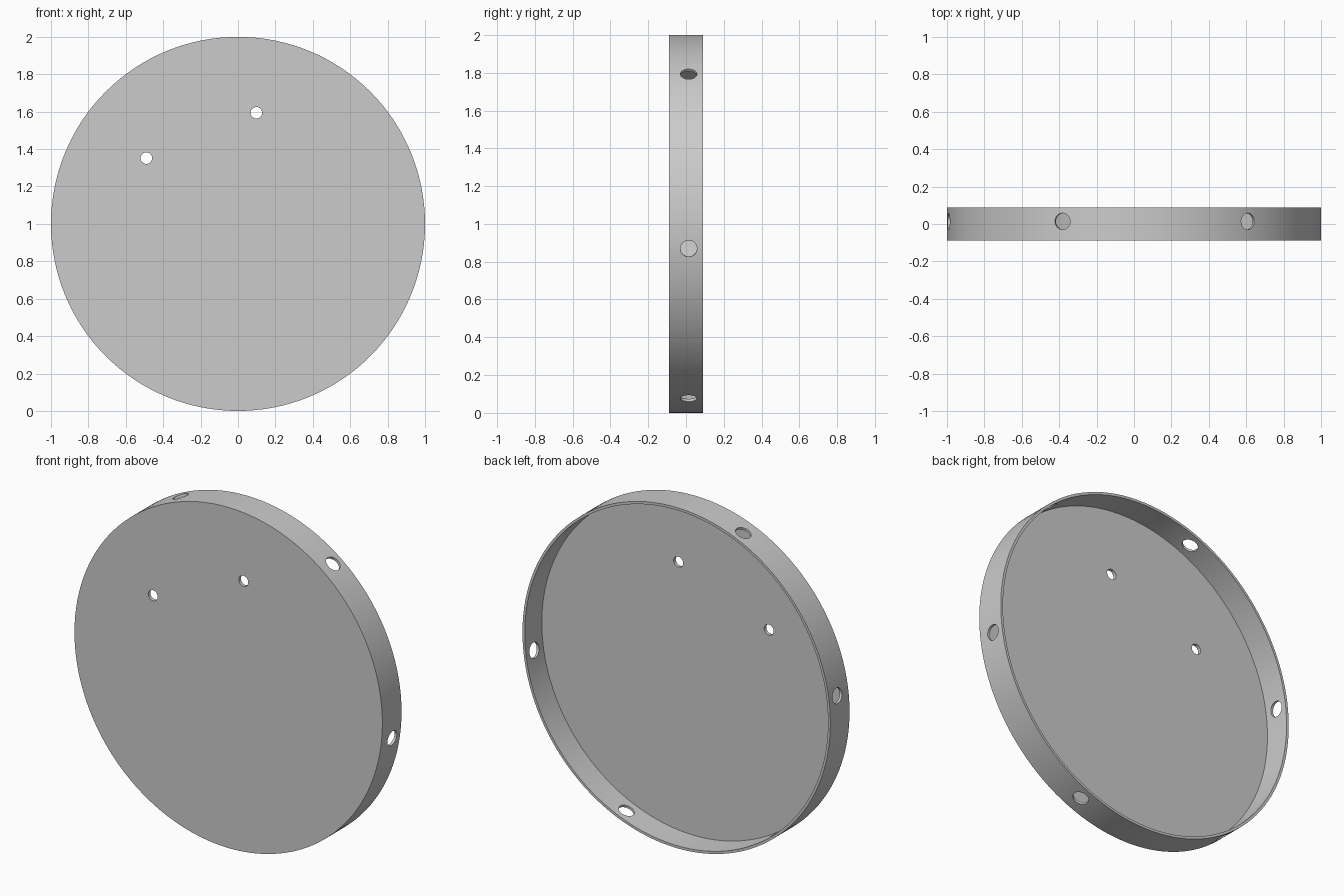
import bpy, bmesh
from math import sin, cos, pi, radians
from mathutils import Matrix, Vector

if "Cube" in bpy.data.objects:
    bpy.data.objects.remove(bpy.data.objects["Cube"])

R, HALF, WALL, FLOOR, SEG = 1.0, 0.089, 0.015, 0.02, 128
CENTRE = Vector((0, 0, 1))

# Dish: closed profile (radius, y) revolved around the y axis
profile = [(R, -HALF), (R, HALF), (R - WALL, HALF), (R - WALL, -HALF + FLOOR)]
bm = bmesh.new()
rings = [[bm.verts.new((r * cos(2 * pi * i / SEG), y, 1 + r * sin(2 * pi * i / SEG)))
          for i in range(SEG)] for r, y in profile]
for a, b in zip(rings, rings[1:]):
    for i in range(SEG):
        j = (i + 1) % SEG
        bm.faces.new((a[i], a[j], b[j], b[i]))
bm.faces.new(rings[0])
bm.faces.new(rings[-1])
bmesh.ops.recalc_face_normals(bm, faces=bm.faces)
mesh = bpy.data.meshes.new("round_dish")
bm.to_mesh(mesh)
bm.free()
dish = bpy.data.objects.new("round_dish", mesh)
bpy.context.collection.objects.link(dish)

# Hole cutters: short cylinders along a given axis
cut = bmesh.new()


def add_cutter(location, axis, radius):
    turn = Vector(axis).to_track_quat('Z', 'Y').to_matrix().to_4x4()
    bmesh.ops.create_cone(cut, cap_ends=True, segments=32, radius1=radius, radius2=radius,
                          depth=0.12, matrix=Matrix.Translation(location) @ turn)


# Six evenly spaced holes around the rim
for k in range(6):
    a = radians(52.5 + 60 * k)
    out = Vector((cos(a), 0, sin(a)))
    add_cutter(CENTRE + out * (R - WALL / 2) + Vector((0, 0.014, 0)), out, 0.044)

# Two mounting holes in the face
for x, z in ((-0.49, 1.352), (0.098, 1.594)):
    add_cutter(Vector((x, -HALF, z)), (0, 1, 0), 0.031)

cut_mesh = bpy.data.meshes.new("hole_cutters")
cut.to_mesh(cut_mesh)
cut.free()
cutters = bpy.data.objects.new("hole_cutters", cut_mesh)
bpy.context.collection.objects.link(cutters)

# Cut the holes, then discard the helper
mod = dish.modifiers.new("holes", 'BOOLEAN')
mod.operation, mod.solver, mod.object = 'DIFFERENCE', 'EXACT', cutters
bpy.context.view_layer.objects.active = dish
dish.select_set(True)
bpy.ops.object.modifier_apply(modifier=mod.name)
bpy.data.objects.remove(cutters)
bpy.ops.object.shade_smooth_by_angle(angle=radians(30))
